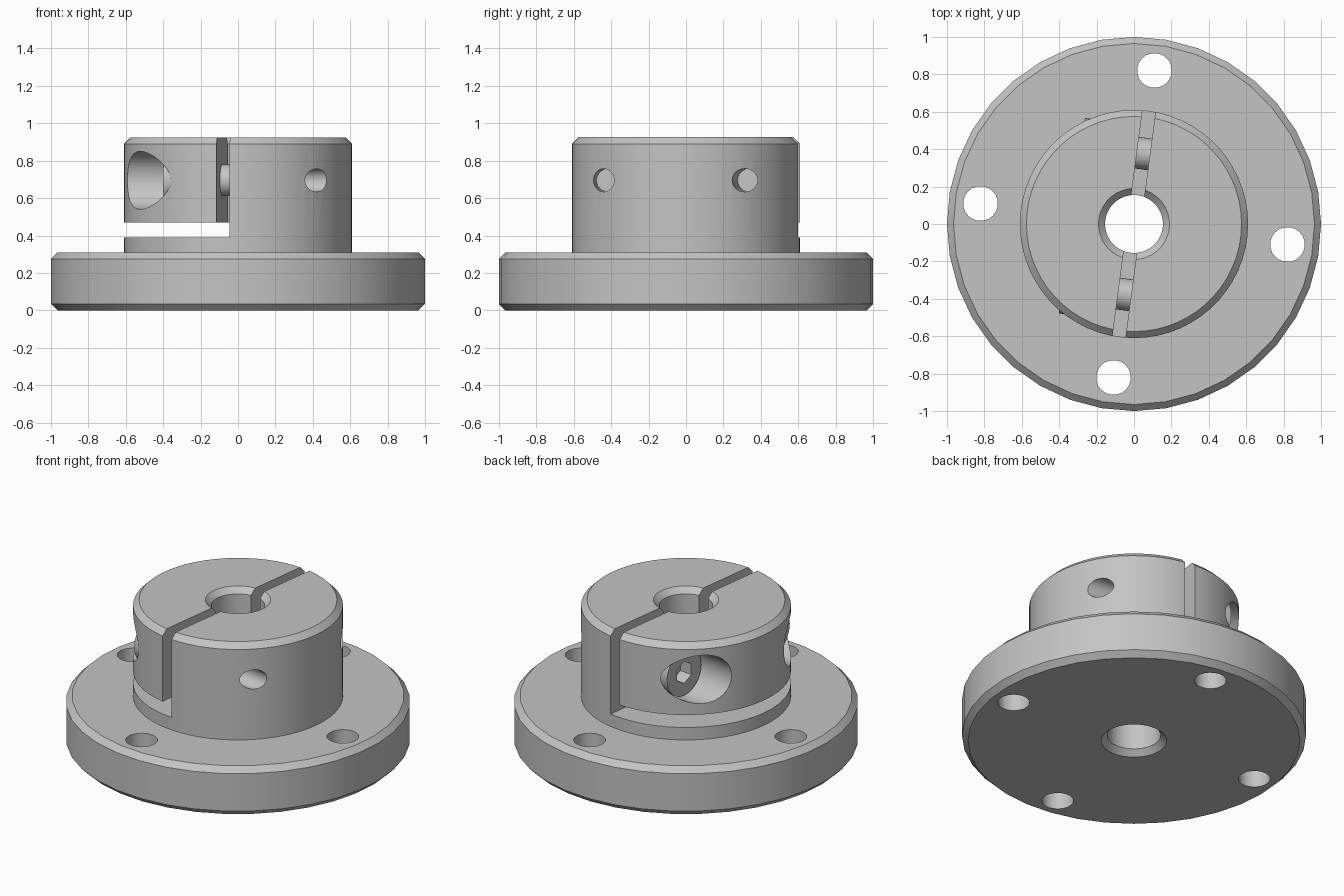
import bpy, bmesh
from math import radians, cos, sin, pi
from mathutils import Matrix

cube = bpy.data.objects.get("Cube")
if cube:
    bpy.data.objects.remove(cube, do_unlink=True)

metal = bpy.data.materials.new("grey metal")
metal.use_nodes = True
metal.diffuse_color = (0.55, 0.55, 0.55, 1)
metal.node_tree.nodes["Principled BSDF"].inputs["Base Color"].default_value = (0.55, 0.55, 0.55, 1)

TURN = Matrix.Rotation(radians(-7.6), 4, 'Z')   # slot, screws and holes share this turn
HEIGHT, FLANGE_TOP, CHAMFER = 0.925, 0.31, 0.035
BORE, SCREW_Y, SCREW_Z = 0.155, 0.38, 0.695


def make_object(name, bm):
    bmesh.ops.recalc_face_normals(bm, faces=bm.faces)
    mesh = bpy.data.meshes.new(name)
    bm.to_mesh(mesh)
    bm.free()
    mesh.materials.append(metal)
    ob = bpy.data.objects.new(name, mesh)
    bpy.context.collection.objects.link(ob)
    return ob


def lathe(name, profile, sides, matrix=Matrix()):
    """Closed solid of rings (radius, height) around z, capped at both ends."""
    bm = bmesh.new()
    rings = []
    for r, z in profile:
        angles = [2 * pi * i / sides for i in range(sides)]
        rings.append([bm.verts.new((r * cos(a), r * sin(a), z)) for a in angles])
    for low, high in zip(rings, rings[1:]):
        for i in range(sides):
            j = (i + 1) % sides
            bm.faces.new((low[i], low[j], high[j], high[i]))
    bm.faces.new(rings[0])
    bm.faces.new(rings[-1])
    bm.transform(matrix)
    return make_object(name, bm)


def along_x(y):
    """Lay a lathed shape along the screw axis at the given side offset."""
    return TURN @ Matrix.Translation((0, y, SCREW_Z)) @ Matrix.Rotation(pi / 2, 4, 'Y')


def combine(target, other, operation):
    mod = target.modifiers.new(operation.lower(), 'BOOLEAN')
    mod.operation, mod.object, mod.solver = operation, other, 'EXACT'
    bpy.context.view_layer.objects.active = target
    bpy.ops.object.modifier_apply(modifier=mod.name)
    bpy.data.objects.remove(other, do_unlink=True)


def smooth(ob):
    bpy.ops.object.select_all(action='DESELECT')
    ob.select_set(True)
    bpy.context.view_layer.objects.active = ob
    bpy.ops.object.shade_smooth_by_angle(angle=radians(30))


# Flange disc with a chamfer on both rims, joined to the hub
c = CHAMFER
body = lathe("clamping_hub", [(1 - c, 0), (1, c), (1, FLANGE_TOP - c), (1 - c, FLANGE_TOP)], 36)
hub = lathe("hub", [(0.61, 0.2), (0.61, HEIGHT - c), (0.61 - c, HEIGHT)], 60)
combine(body, hub, 'UNION')

# Centre bore, chamfered at both ends
bore = lathe("bore", [(BORE + 2 * c, -c), (BORE, c), (BORE, HEIGHT - c), (BORE + 2 * c, HEIGHT + c)], 36)
combine(body, bore, 'DIFFERENCE')

# Four mounting holes in the flange
for k in range(4):
    place = TURN @ Matrix.Rotation(k * pi / 2, 4, 'Z') @ Matrix.Translation((0.828, 0, 0))
    combine(body, lathe("mount_hole", [(0.093, -0.1), (0.093, 0.5)], 20, place), 'DIFFERENCE')

# L-shaped slot: upright gap across the hub and a level gap under the clamp jaw
bm = bmesh.new()
section = [(0.035, 0.39), (0.035, 1.1), (-0.035, 1.1), (-0.035, 0.47), (-0.8, 0.47), (-0.8, 0.39)]
face = bm.faces.new([bm.verts.new((x, -0.8, z)) for x, z in section])
pushed = bmesh.ops.extrude_face_region(bm, geom=[face])["geom"]
bmesh.ops.translate(bm, vec=(0, 1.6, 0), verts=[v for v in pushed if isinstance(v, bmesh.types.BMVert)])
bm.transform(TURN)
combine(body, make_object("slot", bm), 'DIFFERENCE')

# Counterbores in the jaw, thread holes opposite, and the two clamp screws
for side, y in (("front", -SCREW_Y), ("back", SCREW_Y)):
    place = along_x(y)
    combine(body, lathe("counterbore", [(0.155, -0.8), (0.155, -0.2)], 32, place), 'DIFFERENCE')
    combine(body, lathe("thread_hole", [(0.062, 0.3), (0.062, 0.8)], 24, place), 'DIFFERENCE')
    profile = [(0.147, -0.335), (0.147, -0.19), (0.085, -0.19), (0.085, 0.2)]
    screw = lathe(side + "_clamp_screw", profile, 32, place)
    combine(screw, lathe("hex_socket", [(0.07, -0.5), (0.07, -0.25)], 6, place), 'DIFFERENCE')
    smooth(screw)

smooth(body)
